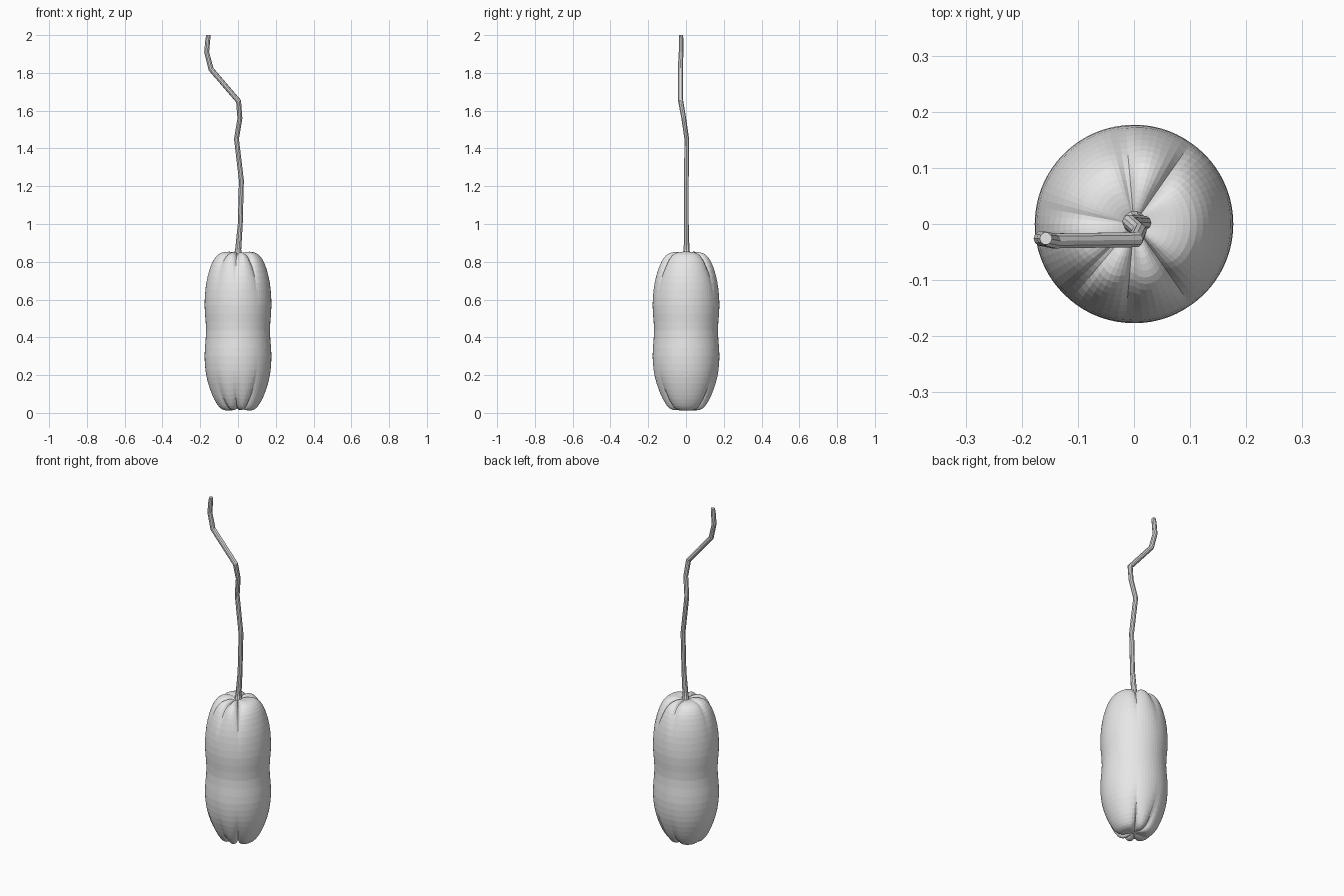
import bpy, bmesh, math
from mathutils import Vector

if "Cube" in bpy.data.objects:
    bpy.data.objects.remove(bpy.data.objects["Cube"])

grey = bpy.data.materials.new("plain grey")
grey.diffuse_color = (0.8, 0.8, 0.8, 1)
grey.use_nodes = True
grey.node_tree.nodes["Principled BSDF"].inputs["Base Color"].default_value = grey.diffuse_color


def catmull(points, steps):
    """Smoothly resample a list of 2D profile points."""
    p = [Vector(q) for q in points]
    p = [2 * p[0] - p[1]] + p + [2 * p[-1] - p[-2]]
    out = []
    for i in range(1, len(p) - 2):
        a, b, c, d = p[i - 1:i + 3]
        for s in range(steps):
            t = s / steps
            out.append(0.5 * (2 * b + (c - a) * t + (2 * a - 5 * b + 4 * c - d) * t * t
                              + (3 * b - a - 3 * c + d) * t ** 3))
    return out + [p[-2]]


def skin(name, rings):
    """Join rings of points into one capped, flat-shaded surface."""
    bm = bmesh.new()
    loops = [[bm.verts.new(v) for v in ring] for ring in rings]
    n = len(loops[0])
    for a, b in zip(loops, loops[1:]):
        for i in range(n):
            j = (i + 1) % n
            bm.faces.new((a[i], a[j], b[j], b[i]))
    bm.faces.new(loops[0][::-1])
    bm.faces.new(loops[-1])
    bmesh.ops.recalc_face_normals(bm, faces=bm.faces)
    mesh = bpy.data.meshes.new(name)
    bm.to_mesh(mesh)
    bm.free()
    mesh.materials.append(grey)
    obj = bpy.data.objects.new(name, mesh)
    bpy.context.collection.objects.link(obj)
    return obj


# Lobed fruit body: a waisted profile with grooves that deepen towards both ends
profile = [(0.012, 0.024), (0.045, 0.015), (0.075, 0.014), (0.105, 0.035),
           (0.138, 0.095), (0.167, 0.19), (0.177, 0.30), (0.169, 0.435),
           (0.177, 0.57), (0.168, 0.69), (0.143, 0.785), (0.112, 0.835),
           (0.075, 0.852), (0.040, 0.851), (0.012, 0.842)]
grooves = [(55, 1.0), (97, 0.8), (172, 0.35), (228, 0.8), (267, 1.0), (305, 1.0)]


def groove_depth(deg):
    depth = 0
    for centre, strength in grooves:
        d = (deg - centre + 180) % 360 - 180
        depth = max(depth, strength * math.exp(-abs(d) / 8))
    return depth


SEG = 72
rings = []
for r, z in catmull(profile, 3):
    end = min(1, abs(z - 0.435) / 0.42) ** 4
    ring = []
    for i in range(SEG):
        deg = 360 * i / SEG
        g = groove_depth(deg) * end
        a = math.radians(deg)
        rr = r * (1 - 0.2 * g)
        zz = z - math.copysign(0.022, z - 0.435) * g * min(1, r / 0.07)
        ring.append((rr * math.cos(a), rr * math.sin(a), zz))
    rings.append(ring)
skin("fruit_body", rings)

# Crooked stem: round tube along a bent path, flared at the foot
path = [((0.0, 0.003, 0.825), 0.024), ((0.001, 0.003, 0.865), 0.016),
        ((0.012, 0.002, 1.0), 0.013), ((0.018, 0.002, 1.23), 0.013),
        ((-0.008, 0.004, 1.45), 0.013), ((0.010, -0.012, 1.56), 0.013),
        ((0.003, -0.028, 1.65), 0.014), ((-0.143, -0.030, 1.82), 0.014),
        ((-0.166, -0.026, 1.91), 0.013), ((-0.160, -0.026, 1.975), 0.013),
        ((-0.157, -0.026, 2.0), 0.011)]
pts = [Vector(p) for p, _ in path]
rings = []
for k, (p, r) in enumerate(path):
    p = Vector(p)
    t_in = (p - pts[k - 1]).normalized() if k else Vector((0, 0, 1))
    t_out = (pts[k + 1] - p).normalized() if k < len(pts) - 1 else Vector((0, 0, 1))
    t = (t_in + t_out).normalized()
    if k == len(pts) - 1:
        t = Vector((0, 0, 1))
    side = Vector((0, 1, 0)).cross(t).normalized()
    front = t.cross(side)
    rings.append([p + r * (math.cos(a) * side + math.sin(a) * front)
                  for a in (math.tau * i / 10 for i in range(10))])
skin("stem", rings)
